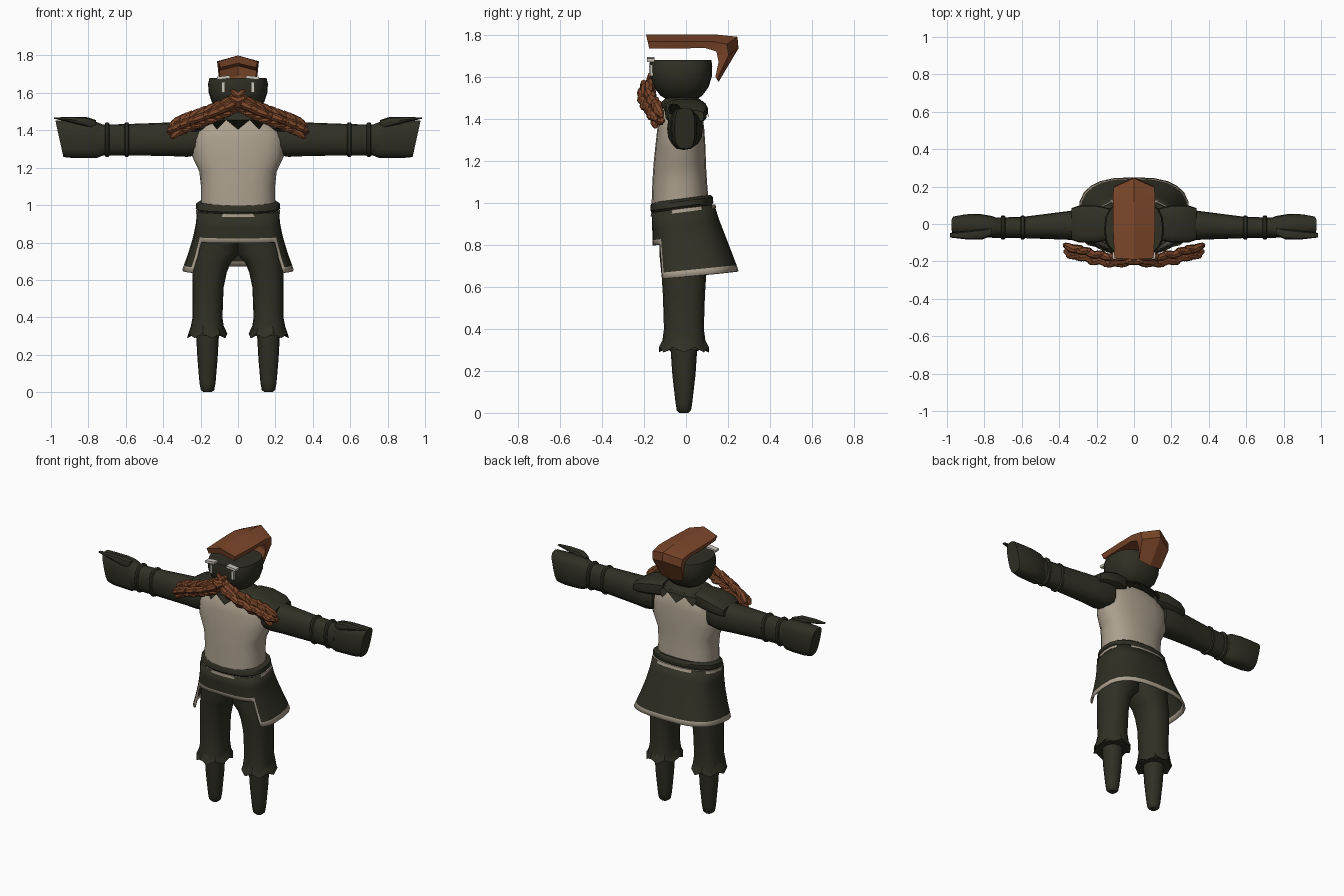
import bpy, bmesh, math
from mathutils import Vector, Matrix

cube = bpy.data.objects.get("Cube")
if cube:
    bpy.data.objects.remove(cube)


def material(name, rgb):
    m = bpy.data.materials.new(name)
    m.use_nodes = True
    m.diffuse_color = (*rgb, 1)
    m.node_tree.nodes["Principled BSDF"].inputs["Base Color"].default_value = (*rgb, 1)
    return m


OLIVE = material("dark olive cloth", (0.029, 0.029, 0.018))
CREAM = material("cream cloth", (0.41, 0.35, 0.27))
BROWN = material("red brown hair", (0.2, 0.062, 0.023))
WHITE = material("pale eyes", (0.6, 0.56, 0.5))


def finish(name, bm, mats, mirror=False, angle=40, recalc=True):
    if recalc:
        bmesh.ops.recalc_face_normals(bm, faces=bm.faces)
    me = bpy.data.meshes.new(name)
    bm.to_mesh(me)
    bm.free()
    for m in mats:
        me.materials.append(m)
    ob = bpy.data.objects.new(name, me)
    bpy.context.collection.objects.link(ob)
    bpy.ops.object.select_all(action='DESELECT')
    ob.select_set(True)
    bpy.context.view_layer.objects.active = ob
    if angle:
        bpy.ops.object.shade_smooth_by_angle(angle=math.radians(angle))
    if mirror:
        mod = ob.modifiers.new("Mirror", 'MIRROR')
        mod.use_mirror_merge = False
    return ob


def skin(name, rings, mat, caps=True, **kw):
    """Bridge closed rings of points into a surface."""
    bm = bmesh.new()
    loops = [[bm.verts.new(p) for p in ring] for ring in rings]
    n = len(loops[0])
    for a, b in zip(loops, loops[1:]):
        for i in range(n):
            j = (i + 1) % n
            bm.faces.new((a[i], a[j], b[j], b[i]))
    if caps:
        bm.faces.new(loops[0])
        bm.faces.new(loops[-1])
    return finish(name, bm, [mat], **kw)


def oval(a, r1, r2, power):
    c, s = math.cos(a), math.sin(a)
    e = 2 / power
    return (math.copysign(r1 * abs(c) ** e, c), math.copysign(r2 * abs(s) ** e, s))


def loft(name, sections, mat, axis='z', power=2.4, sides=16, tilt=0, **kw):
    """Sections are (position, centre 1, centre 2, radius 1, radius 2)."""
    rings = []
    for k, (pos, c1, c2, r1, r2) in enumerate(sections):
        ring = []
        for i in range(sides):
            u, v = oval(math.tau * i / sides, r1, r2, power)
            if axis == 'z':
                ring.append((c1 + u, c2 + v, pos + tilt * (c2 + v)))
            else:
                lean = tilt * v * k / (len(sections) - 1)
                ring.append((pos + lean, c1 + u, c2 + v))
        rings.append(ring)
    return skin(name, rings, mat, **kw)


# Body
loft("torso", [(0.96, 0, -.027, .2, .138), (1.1, 0, -.03, .198, .13), (1.18, 0, -.03, .207, .125),
               (1.26, 0, -.027, .245, .12), (1.35, 0, -.025, .25, .112), (1.42, 0, -.022, .22, .1),
               (1.46, 0, -.02, .12, .07)], CREAM, sides=20)
loft("neck", [(1.42, 0, -.02, .09, .07), (1.53, 0, -.02, .08, .07)], OLIVE)
loft("head", [(1.485, 0, -.02, .06, .06), (1.51, 0, -.022, .105, .1), (1.55, 0, -.023, .14, .13),
              (1.6, 0, -.025, .157, .148), (1.65, 0, -.025, .16, .15), (1.68, 0, -.025, .152, .146)],
     OLIVE, power=2.6, sides=20)

# Collar with a zigzag hem
hem = 24
collar = []
for z, rx, ry, zig in ((1.5, .09, .075, 0), (1.475, .16, .105, 0), (1.43, .205, .125, .025)):
    ring = []
    for i in range(hem):
        u, v = oval(math.tau * i / hem, rx, ry, 2.3)
        ring.append((u, v - .018, z + (zig if i % 2 else -zig)))
    collar.append(ring)
skin("collar", collar, OLIVE, angle=25)

# Shoulder plates, sleeves, cuffs and mittens
loft("shoulder_plate", [(.12, .0, 1.445, .08, .05), (.2, .0, 1.44, .1, .052),
                        (.29, .0, 1.425, .1, .045), (.335, 0, 1.41, .085, .03)],
     OLIVE, axis='x', power=3.5, mirror=True, angle=30)
loft("sleeve", [(.2, -.005, 1.355, .075, .085), (.27, -.005, 1.352, .085, .094),
                (.36, -.008, 1.352, .076, .09), (.58, -.018, 1.35, .058, .084),
                (.72, -.02, 1.348, .054, .082), (.76, -.02, 1.35, .054, .085)],
     OLIVE, axis='x', mirror=True)
for part, x in (("elbow_band", .595), ("wrist_band", .7)):
    loft(part, [(x - .012, -.019, 1.35, .058, .086), (x - .006, -.019, 1.35, .065, .093),
                (x + .006, -.019, 1.35, .065, .093), (x + .012, -.019, 1.35, .058, .086)],
         OLIVE, axis='x', mirror=True)
loft("mitten", [(.715, -.02, 1.348, .045, .08), (.76, -.015, 1.35, .058, .098),
                (.82, -.01, 1.352, .063, .1), (.9, -.008, 1.352, .06, .1),
                (.955, -.006, 1.355, .048, .098)],
     OLIVE, axis='x', power=3, tilt=.22, mirror=True)
loft("thumb", [(.76, -.04, 1.43, .02, .025), (.81, -.055, 1.445, .028, .026),
               (.9, -.06, 1.458, .022, .014), (.985, -.06, 1.465, .012, .003)],
     OLIVE, axis='x', sides=8, mirror=True)

# Trousers and boots
loft("trouser_leg", [(.3, .165, -.01, .095, .11), (.34, .165, -.01, .09, .103),
                     (.4, .163, -.01, .08, .095), (.56, .16, -.01, .083, .1),
                     (.64, .152, -.01, .092, .105), (.69, .14, -.01, .1, .11),
                     (.74, .115, -.01, .12, .115), (.93, .1, -.01, .11, .12)], OLIVE, mirror=True)
cuff = []
for z, r, zig in ((.37, .082, 0), (.3, .108, .012), (.315, .06, 0)):
    cuff.append([(.165 + r * math.cos(math.tau * i / 14), -.01 + r * 1.13 * math.sin(math.tau * i / 14),
                  z + (zig if i % 2 else -zig)) for i in range(14)])
skin("trouser_cuff", cuff, OLIVE, caps=False, mirror=True, angle=35)
loft("boot", [(0, .163, -.01, .022, .022), (.012, .163, -.01, .036, .034), (.05, .163, -.01, .043, .04),
              (.18, .163, -.01, .054, .055), (.34, .163, -.01, .063, .066)], OLIVE, power=2.2, mirror=True)

# Belt and the stripe under it
loft("belt", [(.973, 0, -.02, .216, .142), (.985, 0, -.02, .226, .15),
              (1.01, 0, -.02, .224, .148), (1.022, 0, -.022, .205, .14)], OLIVE, tilt=.13, sides=24)
loft("belt_stripe", [(.957, 0, -.012, .226, .156), (.975, 0, -.014, .224, .153)],
     CREAM, tilt=.13, sides=24)


# Open-fronted skirt with a trimmed edge
def skirt_point(t, z):
    k = max(0, min(1, (.96 - z) / .32))
    rx = .218 + .03 * k + .05 * k * k
    front, back = -.163 + .01 * k, .135 + .115 * k
    cy, ry = (front + back) / 2, (back - front) / 2
    u, v = oval(math.radians(t - 90), rx, ry, 3.4 if abs(t) < 90 else 2.7)
    return (u, cy + v, z + .13 * (cy + v) * (1 - .25 * k) + .015 * k)


levels = (.975, .9, .835, .808, .72, .665, .635)
half = (0, 15, 30, 41, 46, 51, 62, 76, 90, 105, 120, 135, 150, 165)
turns = sorted([-t for t in half[1:]] + list(half) + [180])
bm = bmesh.new()
grid = [[bm.verts.new(skirt_point(t, z)) for z in levels] for t in turns]
for i in range(len(turns)):
    j = (i + 1) % len(turns)
    mid = abs(turns[i] + turns[j]) / 2 if j else 172
    for r in range(len(levels) - 1):
        if mid < 46 and r > 2:
            continue
        f = bm.faces.new((grid[i][r], grid[j][r], grid[j][r + 1], grid[i][r + 1]))
        on_edge = r == 5 or (r == 2 and mid < 46) or (r >= 2 and 46 < mid < 51)
        f.material_index = 1 if on_edge else 0
bmesh.ops.delete(bm, geom=[v for v in bm.verts if not v.link_faces], context='VERTS')
skirt = finish("skirt", bm, [OLIVE, CREAM])
solid = skirt.modifiers.new("Thickness", 'SOLIDIFY')
solid.thickness = .01

# Ridged crest of hair: outer y, z, inner y, z and half width
crest = []
for oy, oz, iy, iz, w in ((-.19, 1.80, -.175, 1.735, .105), (0, 1.80, 0, 1.735, .113),
                          (.15, 1.80, .09, 1.737, .113), (.245, 1.79, .145, 1.72, .11),
                          (.25, 1.735, .155, 1.67, .105), (.155, 1.575, .14, 1.6, .085)):
    sy, sz = oy + (iy - oy) * .5, oz + (iz - oz) * .5
    ky, kz = oy + (iy - oy) * .65, oz + (iz - oz) * .65
    crest.append([(-w, sy, sz), (0, oy, oz), (w, sy, sz), (w * .9, iy, iz), (0, ky, kz), (-w * .9, iy, iz)])
skin("hair_crest", crest, BROWN, angle=20)


# Eyes and brows
def block(name, centre, size, mat, roll=0):
    bm = bmesh.new()
    bmesh.ops.create_cube(bm, size=1, matrix=Matrix.Translation(centre)
                          @ Matrix.Rotation(roll, 4, 'Y') @ Matrix.Diagonal((*size, 1)))
    finish(name, bm, [mat], mirror=True, angle=0)


block("eye", (.08, -.164, 1.63), (.016, .016, .055), WHITE)
block("brow", (.078, -.168, 1.682), (.07, .036, .016), WHITE, .12)

# Braided moustache: overlapping tufts along a drooping path
path = [Vector(p) for p in ((0, -.185, 1.555), (.1, -.2, 1.505), (.2, -.185, 1.468),
                            (.29, -.16, 1.435), (.335, -.15, 1.415))]
bm = bmesh.new()


def tuft(pos, direction, length, thick):
    rot = direction.to_track_quat('Z', 'Y').to_matrix().to_4x4()
    bmesh.ops.create_uvsphere(bm, u_segments=7, v_segments=5, radius=1,
                              matrix=Matrix.Translation(pos) @ rot @ Matrix.Diagonal((thick, thick, length, 1)))


steps = 11
for s in range(steps):
    t = s / (steps - 1) * (len(path) - 1.001)
    k = int(t)
    pos = path[k].lerp(path[k + 1], t - k)
    along = (path[k + 1] - path[k]).normalized()
    for side in (-1, 0, 1):
        lift = Vector((0, -.012 if side == 0 else .02, side * .026))
        turn = Vector((0, -.35 if s % 2 else .25, -side * .45))
        tuft(pos + lift, along + turn, .052, .023)
for dz in (-.02, .015):
    tuft(Vector((.325, -.15, 1.405 + dz)), Vector((.8, .1, -.5 + dz * 8)), .045, .02)
finish("moustache_braid", bm, [BROWN], mirror=True, angle=25)
loft("moustache_wing", [(0, -.185, 1.553, .02, .033), (.06, -.195, 1.53, .025, .034),
                        (.13, -.2, 1.495, .018, .025)], BROWN, axis='x', sides=8, mirror=True)
